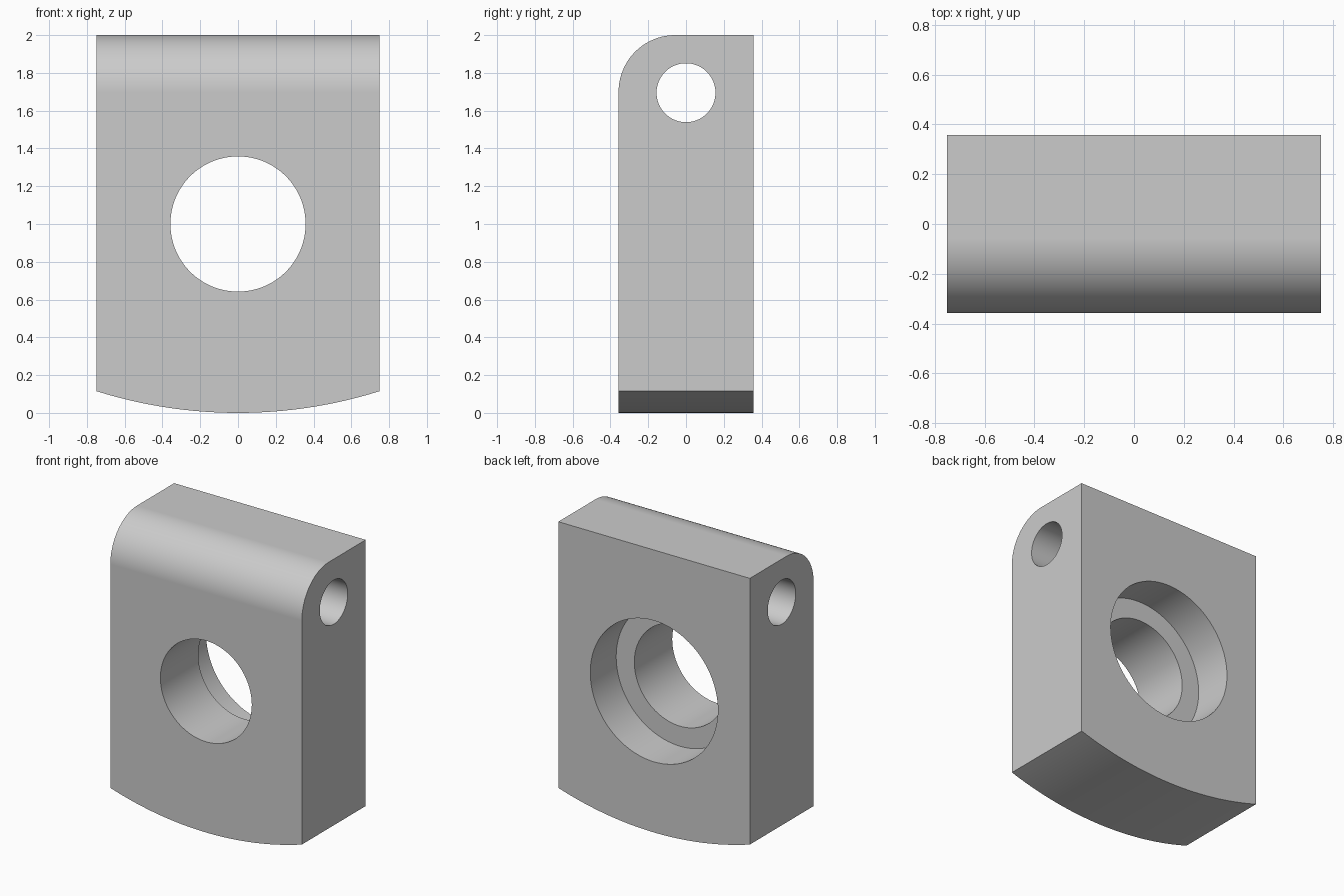
import bpy
import bmesh
import math
from mathutils import Matrix

cube = bpy.data.objects.get("Cube")
if cube:
    bpy.data.objects.remove(cube, do_unlink=True)

HALF_W, HALF_D, HEIGHT = 0.75, 0.357, 2.0
BASE_RADIUS = 2.5      # curved underside
CORNER_RADIUS = 0.3    # rounded front top edge
BORE_Z, PIN_Z = 1.0, 1.695

grey = bpy.data.materials.new("plain grey")
grey.use_nodes = True
colour = (0.6, 0.6, 0.6, 1)
grey.diffuse_color = colour
grey.node_tree.nodes["Principled BSDF"].inputs["Base Color"].default_value = colour


def add_object(name, bm):
    bmesh.ops.recalc_face_normals(bm, faces=bm.faces)
    mesh = bpy.data.meshes.new(name)
    bm.to_mesh(mesh)
    bm.free()
    mesh.materials.append(grey)
    obj = bpy.data.objects.new(name, mesh)
    bpy.context.collection.objects.link(obj)
    return obj


def drill(target, axis, radius, start, end, centre_z):
    """Cut a round hole along x or y between two positions."""
    turn = Matrix.Rotation(math.pi / 2, 4, "Y" if axis == "X" else "X")
    middle = (start + end) / 2
    place = (middle, 0, centre_z) if axis == "X" else (0, middle, centre_z)
    bm = bmesh.new()
    bmesh.ops.create_cone(bm, cap_ends=True, segments=96, radius1=radius,
                          radius2=radius, depth=end - start,
                          matrix=Matrix.Translation(place) @ turn)
    cutter = add_object("hole_cutter", bm)
    cutter.hide_render = True
    mod = target.modifiers.new("hole", "BOOLEAN")
    mod.operation, mod.solver, mod.object = "DIFFERENCE", "EXACT", cutter
    bpy.context.view_layer.objects.active = target
    bpy.ops.object.modifier_apply(modifier=mod.name)
    bpy.data.objects.remove(cutter, do_unlink=True)


# Block: front outline with an arched underside, extruded to the back
bm = bmesh.new()
sweep = math.asin(HALF_W / BASE_RADIUS)
steps = 32
outline = [(-HALF_W, HEIGHT)]
for i in range(steps + 1):
    a = sweep * (2 * i / steps - 1)
    outline.append((BASE_RADIUS * math.sin(a), BASE_RADIUS * (1 - math.cos(a))))
outline.append((HALF_W, HEIGHT))
face = bm.faces.new([bm.verts.new((x, -HALF_D, z)) for x, z in outline])
back = bmesh.ops.extrude_face_region(bm, geom=[face])
back_verts = [g for g in back["geom"] if isinstance(g, bmesh.types.BMVert)]
bmesh.ops.translate(bm, verts=back_verts, vec=(0, 2 * HALF_D, 0))
bmesh.ops.recalc_face_normals(bm, faces=bm.faces)

# Rounded front top edge
front_top = [e for e in bm.edges
             if all(v.co.z > HEIGHT - 0.01 and v.co.y < 0 for v in e.verts)]
bmesh.ops.bevel(bm, geom=front_top, offset=CORNER_RADIUS, segments=20,
                profile=0.5, affect="EDGES")
block = add_object("bored_block", bm)

# Main bore, wider recess from the back, and cross pin hole
drill(block, "Y", 0.358, -0.5, 0.5, BORE_Z)
drill(block, "Y", 0.5, 0.067, 0.5, BORE_Z)
drill(block, "X", 0.156, -1, 1, PIN_Z)

# Smooth curves with crisp edges and flat large faces
bpy.ops.object.select_all(action="DESELECT")
block.select_set(True)
bpy.context.view_layer.objects.active = block
bpy.ops.object.shade_smooth_by_angle(angle=math.radians(30))
weighted = block.modifiers.new("flat_faces", "WEIGHTED_NORMAL")
weighted.keep_sharp = True
